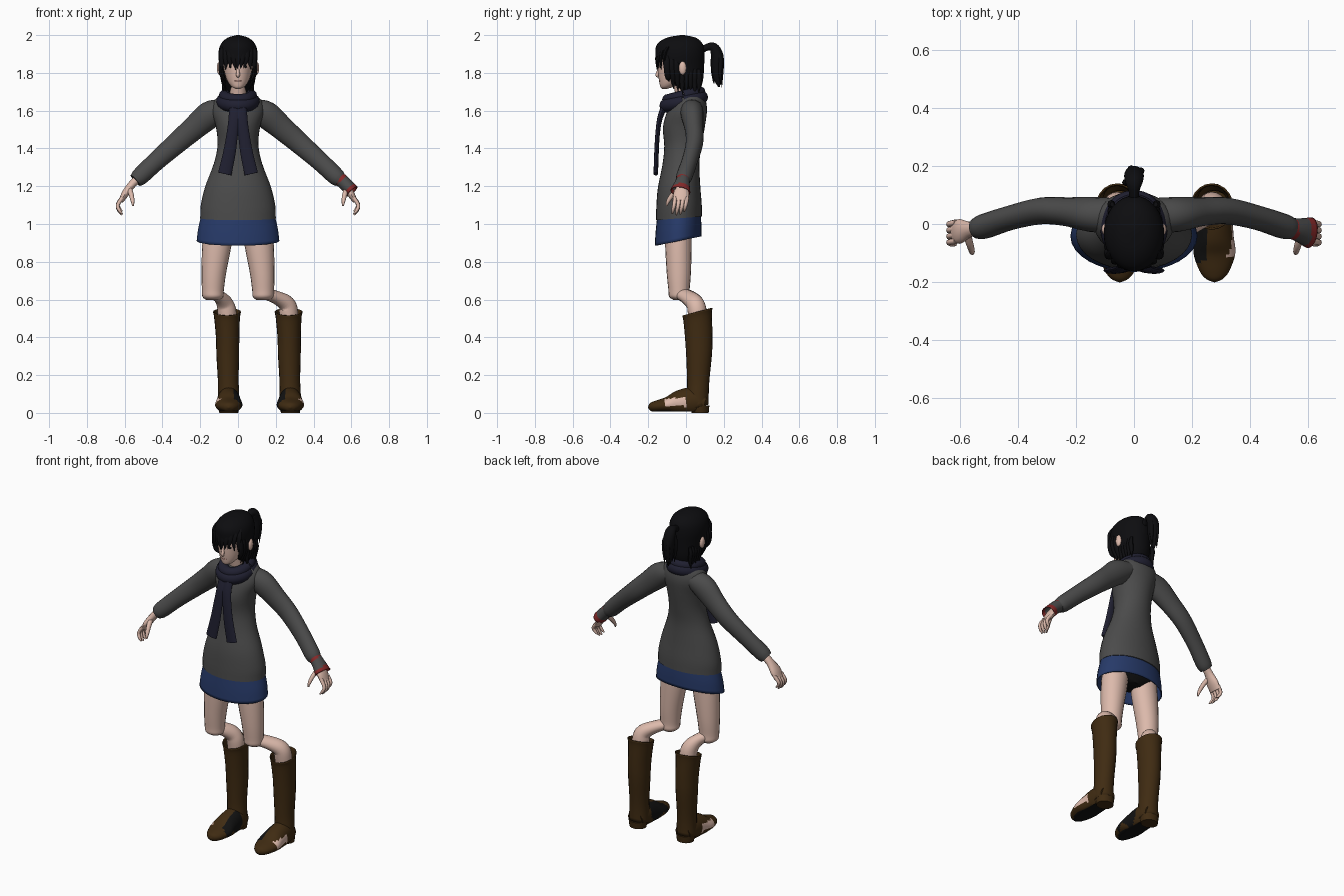
import bpy, bmesh, math, random
from mathutils import Vector

random.seed(4)
if "Cube" in bpy.data.objects:
    bpy.data.objects.remove(bpy.data.objects["Cube"])

X, Y = Vector((1, 0, 0)), Vector((0, 1, 0))


def material(name, r, g, b):
    m = bpy.data.materials.new(name)
    m.use_nodes = True
    m.diffuse_color = (r, g, b, 1)
    bsdf = m.node_tree.nodes["Principled BSDF"]
    bsdf.inputs["Base Color"].default_value = (r, g, b, 1)
    bsdf.inputs["Roughness"].default_value = 0.9
    return m


SKIN = material("skin", .72, .49, .41)
HAIR = material("black hair", .004, .004, .005)
GREY = material("grey wool", .07, .07, .07)
BLUE = material("blue skirt", .02, .042, .14)
NAVY = material("navy scarf", .014, .014, .03)
BROWN = material("brown leather", .05, .024, .006)
RED = material("red trim", .24, .022, .022)
BLACK = material("black lining", .006, .006, .006)
LIPS = material("lips", .45, .2, .17)


def spline(rows, steps):
    """Pass a smooth curve through rows of any length."""
    rows = [Vector(r) for r in rows]
    ext = [rows[0] * 2 - rows[1]] + rows + [rows[-1] * 2 - rows[-2]]
    out = []
    for a, b, c, d in zip(ext, ext[1:], ext[2:], ext[3:]):
        for i in range(steps):
            t = i / steps
            out.append((b * 2 + (c - a) * t + (a * 2 - b * 5 + c * 4 - d) * t ** 2
                        + (b * 3 - a - c * 3 + d) * t ** 3) * .5)
    return out + [rows[-1]]


def finish(name, bm, mat, thick=0):
    bmesh.ops.recalc_face_normals(bm, faces=bm.faces)
    me = bpy.data.meshes.new(name)
    bm.to_mesh(me)
    bm.free()
    me.shade_smooth()
    me.set_sharp_from_angle(angle=math.radians(50))
    me.materials.append(mat)
    ob = bpy.data.objects.new(name, me)
    bpy.context.collection.objects.link(ob)
    if thick:
        mod = ob.modifiers.new("thickness", "SOLIDIFY")
        mod.thickness = thick
    return ob


def loft(name, rows, mat, ref=Y, flat=False, sides=20, steps=4, caps=True,
         slant=0, floor=None, cut=None, thick=0):
    """Sweep ellipses along rows of x, y, z, radius on ref, other radius."""
    rows = spline(rows, steps)
    bm, rings = bmesh.new(), []
    for i, r in enumerate(rows):
        p = Vector(r[:3])
        if flat:
            a, b = X, Y
        else:
            d = Vector(rows[min(i + 1, len(rows) - 1)][:3]) - Vector(rows[max(i - 1, 0)][:3])
            d.normalize()
            a = (ref - d * ref.dot(d)).normalized()
            b = d.cross(a)
        ring = []
        for k in range(sides):
            t = math.tau * k / sides
            v = p + a * max(r[3], .001) * math.cos(t) + b * max(r[4], .001) * math.sin(t)
            v.z += slant * (v.y - p.y)
            if floor is not None:
                v.z = max(v.z, floor)
            ring.append(bm.verts.new(v))
        rings.append(ring)
    for lo, hi in zip(rings, rings[1:]):
        for k in range(sides):
            n = (k + 1) % sides
            bm.faces.new((lo[k], lo[n], hi[n], hi[k]))
    if caps:
        bm.faces.new(rings[0])
        bm.faces.new(rings[-1])
    if cut:
        gone = [f for f in bm.faces if cut(f.calc_center_median())]
        bmesh.ops.delete(bm, geom=gone, context="FACES")
    return finish(name, bm, mat, thick)


def ball(name, loc, size, mat):
    bm = bmesh.new()
    bmesh.ops.create_uvsphere(bm, u_segments=16, v_segments=10, radius=1)
    bmesh.ops.scale(bm, vec=size, verts=bm.verts)
    bmesh.ops.translate(bm, vec=loc, verts=bm.verts)
    return finish(name, bm, mat)


def paint(ob, mat, rule):
    ob.data.materials.append(mat)
    for f in ob.data.polygons:
        if rule(f.center, f.normal):
            f.material_index = len(ob.data.materials) - 1


# Sweater body, skirt and shorts
loft("sweater_body", [(0, -.037, 1.03, .2, .122), (0, -.037, 1.1, .197, .12),
                      (0, -.037, 1.2, .173, .112), (0, -.027, 1.32, .128, .098),
                      (0, -.015, 1.42, .108, .1), (0, -.01, 1.52, .118, .112),
                      (0, .005, 1.6, .14, .106), (0, .015, 1.66, .12, .085),
                      (0, .02, 1.7, .055, .055)], GREY, flat=True, sides=32, slant=.08)
loft("skirt", [(0, -.038, 1.06, .19, .115), (0, -.04, .98, .21, .121),
               (0, -.042, .91, .219, .123)], BLUE, flat=True, sides=32, caps=False,
     slant=.2, thick=.006)
loft("shorts", [(0, -.04, 1.04, .18, .1), (0, -.04, .97, .175, .09),
                (0, -.04, .92, .06, .06)], BLACK, flat=True)

for s, side in ((1, "left"), (-1, "right")):
    # Sleeve
    loft(side + "_sleeve", [(s * .08, .03, 1.61, .06, .055), (s * .15, .033, 1.578, .06, .072),
                            (s * .23, .042, 1.51, .05, .064), (s * .32, .045, 1.432, .046, .057),
                            (s * .43, .02, 1.335, .042, .05), (s * .515, -.008, 1.255, .043, .047),
                            (s * .543, -.015, 1.23, .036, .038)], GREY)
    # Hand with four fingers and a thumb
    loft(side + "_palm", [(s * .52, -.01, 1.25, .026, .023), (s * .565, -.018, 1.205, .027, .021),
                          (s * .597, -.025, 1.16, .042, .02), (s * .62, -.027, 1.12, .038, .013)],
         SKIN, sides=14)
    for i, reach in enumerate((.93, 1, .96, .8)):
        y = -.058 + .021 * i
        loft(f"{side}_finger_{i + 1}",
             [(s * .612, y, 1.14, .011, .011), (s * .637, y - .005, 1.14 - .043 * reach, .01, .01),
              (s * .628, y - .011, 1.14 - .073 * reach, .009, .009),
              (s * .613, y - .014, 1.14 - .092 * reach, .004, .004)], SKIN, sides=8, steps=3)
    loft(side + "_thumb", [(s * .575, -.035, 1.185, .015, .015), (s * .565, -.07, 1.155, .014, .013),
                           (s * .558, -.095, 1.12, .01, .01), (s * .556, -.103, 1.095, .004, .004)],
         SKIN, sides=8, steps=3)
    # Ear
    ball(side + "_ear", (s * .098, -.018, 1.825), (.014, .02, .036), SKIN)

    # Thigh and lower leg
    kx = s * .133
    bx = .268 if s > 0 else -.058
    loft(side + "_thigh", [(s * .1, -.04, 1, .08, .07), (s * .113, -.04, .88, .077, .07),
                           (s * .128, -.038, .74, .065, .064), (kx, -.037, .65, .058, .056),
                           (kx, -.035, .615, .055, .054), (kx, -.03, .597, .035, .035)],
         SKIN, flat=True)
    loft(side + "_lower_leg", [(kx, -.035, .635, .04, .03),
                               (kx * .5 + bx * .5, .012, .612, .045, .035),
                               (bx - .012, .048, .578, .048, .045), (bx, .06, .53, .05, .05),
                               (bx, .065, .44, .045, .045)], SKIN)
    # Boot shaft, foot and heel
    loft(side + "_boot_shaft", [(bx, .06, .535, .074, .08), (bx, .062, .5, .068, .075),
                                (bx + .003, .068, .4, .062, .072), (bx + .004, .07, .3, .06, .068),
                                (bx + .006, .066, .18, .055, .06), (bx + .008, .063, .11, .056, .058),
                                (bx + .008, .065, .03, .058, .055)],
         BROWN, flat=True, caps=False, slant=.25, floor=.004, thick=.006)
    fx = bx + .009
    foot = loft(side + "_boot_foot", [(fx, .1, .05, .05, .05), (fx, .04, .06, .06, .075),
                                      (fx, -.04, .052, .066, .066), (fx, -.1, .042, .072, .042),
                                      (fx, -.16, .034, .052, .03), (fx, -.188, .03, .03, .021),
                                      (fx, -.2, .028, .004, .004)],
                BROWN, ref=X, sides=32, steps=6, floor=.008)
    paint(foot, BLACK, lambda c, n: n.z < -.9 or (
        (c.x - fx) * s < -.025 and -.13 < c.y < .03 and c.z > .025 + .02 * math.sin(c.y * 60)))
    paint(foot, SKIN, lambda c, n: (c.x - fx) * s > .03 and -.11 < c.y < 0
          and .035 < c.z < .075 + .1 * c.y + .01)
    loft(side + "_boot_heel", [(fx, .075, 0, .05, .045), (fx, .072, .04, .056, .052)],
         BROWN, flat=True, steps=1)

# Wrist band on the left arm
band = loft("wrist_band", [(.53, -.013, 1.245, .035, .037), (.565, -.02, 1.215, .04, .036),
                           (.605, -.03, 1.172, .054, .037)], GREY, caps=False, steps=6, thick=.004)
paint(band, RED, lambda c, n: c.x - c.z < -.685 or c.x - c.z > -.605)

# Neck, head and face
loft("neck", [(0, .01, 1.62, .05, .05), (0, -.015, 1.7, .042, .044), (0, -.03, 1.78, .042, .045)],
     SKIN, flat=True)
loft("head", [(0, -.113, 1.716, .012, .014), (0, -.1, 1.727, .034, .036),
              (0, -.08, 1.755, .055, .062), (0, -.058, 1.8, .071, .09),
              (0, -.05, 1.86, .08, .098), (0, -.04, 1.93, .07, .09), (0, -.03, 1.96, .03, .04)],
     SKIN, flat=True, sides=28)
loft("nose", [(0, -.14, 1.835, .006, .005), (0, -.148, 1.805, .009, .009),
              (0, -.153, 1.787, .01, .009), (0, -.145, 1.778, .005, .004)], SKIN, ref=X, sides=10)
ball("mouth", (0, -.1385, 1.757), (.02, .0045, .004), LIPS)
for s, side in ((1, "left"), (-1, "right")):
    ball(side + "_eye", (s * .034, -.133, 1.833), (.014, .007, .008), BLACK)

# Hair cap, open around the face
loft("hair_cap", [(0, .022, 1.7, .06, .05), (0, .002, 1.76, .083, .088),
                  (0, -.027, 1.84, .098, .123), (0, -.032, 1.9, .104, .13),
                  (0, -.032, 1.95, .092, .122), (0, -.025, 1.985, .057, .08),
                  (0, -.02, 2, .008, .01)], HAIR, flat=True, sides=32,
     cut=lambda c: c.y < -.065 and c.z < 1.87)


def lock(name, points, width, depth):
    """A tapered lock of hair."""
    size = (.6, 1, .9, .08)
    loft(name, [(*p, width * k, depth * k) for p, k in zip(points, size)],
         HAIR, ref=X, sides=8, steps=3)


# Fringe
for i in range(9):
    x = (i - 4) * .0205
    back = 6 * x * x
    tip = 1.832 - 2.5 * x * x - random.uniform(0, .018)
    lock(f"fringe_{i + 1}", [(x * .8, -.12 + back, 1.955), (x, -.147 + back, 1.915),
                             (x * 1.02, -.155 + back, 1.87),
                             (x * .95 + random.uniform(-.012, .012), -.154 + back, tip)], .017, .009)

# Side locks and loose strands at the nape
for s, side in ((1, "left"), (-1, "right")):
    for i, (y, end) in enumerate(((-.1, 1.755), (-.075, 1.715), (-.052, 1.7))):
        lock(f"{side}_side_lock_{i + 1}", [(s * .08, y, 1.9), (s * .092, y, 1.84),
                                           (s * .083, y + .005, 1.78), (s * .062, y + .01, end)],
             .012, .018)
    for i in range(5):
        y = -.02 + .022 * i
        out = random.uniform(.055, .085)
        lock(f"{side}_nape_strand_{i + 1}", [(s * .075, y, 1.82), (s * .08, y, 1.78),
                                             (s * .075, y, 1.74),
                                             (s * out, y, random.uniform(1.66, 1.71))], .012, .014)

# Ponytail with a tie and loose ends
loft("ponytail", [(0, .075, 1.915, .018, .018), (0, .11, 1.935, .018, .018),
                  (0, .145, 1.935, .03, .026), (0, .166, 1.89, .034, .032),
                  (0, .166, 1.83, .03, .032), (0, .168, 1.77, .02, .022),
                  (0, .175, 1.725, .003, .004)], HAIR, ref=X)
for i in range(8):
    x, y = random.uniform(-.03, .03), random.uniform(-.025, .022)
    lock(f"ponytail_strand_{i + 1}", [(x * .5, .15 + y * .3, 1.935), (x, .166 + y, 1.88),
                                      (x, .166 + y, 1.81),
                                      (x * .8, .168 + y, random.uniform(1.715, 1.76))], .012, .012)

# Scarf wraps and hanging tails
for n, (grow, lift, fat) in enumerate(((.076, 0, .038), (.07, .03, .03))):
    pts = []
    for k in range(17):
        t = math.tau * k / 16
        y = -.012 + (grow + .013) * math.sin(t)
        pts.append((grow * math.cos(t), y, 1.652 + lift + .25 * y, fat, fat * 1.05))
    loft(f"scarf_wrap_{n + 1}", pts, NAVY, ref=Vector((0, 0, 1)), caps=False, sides=12, steps=3)
for s, side in ((1, "left"), (-1, "right")):
    loft(side + "_scarf_tail", [(s * .012, -.112, 1.63, .035, .018), (s * .018, -.138, 1.56, .032, .014),
                                (s * .03, -.15, 1.48, .03, .012), (s * .045, -.156, 1.38, .033, .012),
                                (s * .07, -.16, 1.265, .036, .012)], NAVY, ref=X, sides=12)
